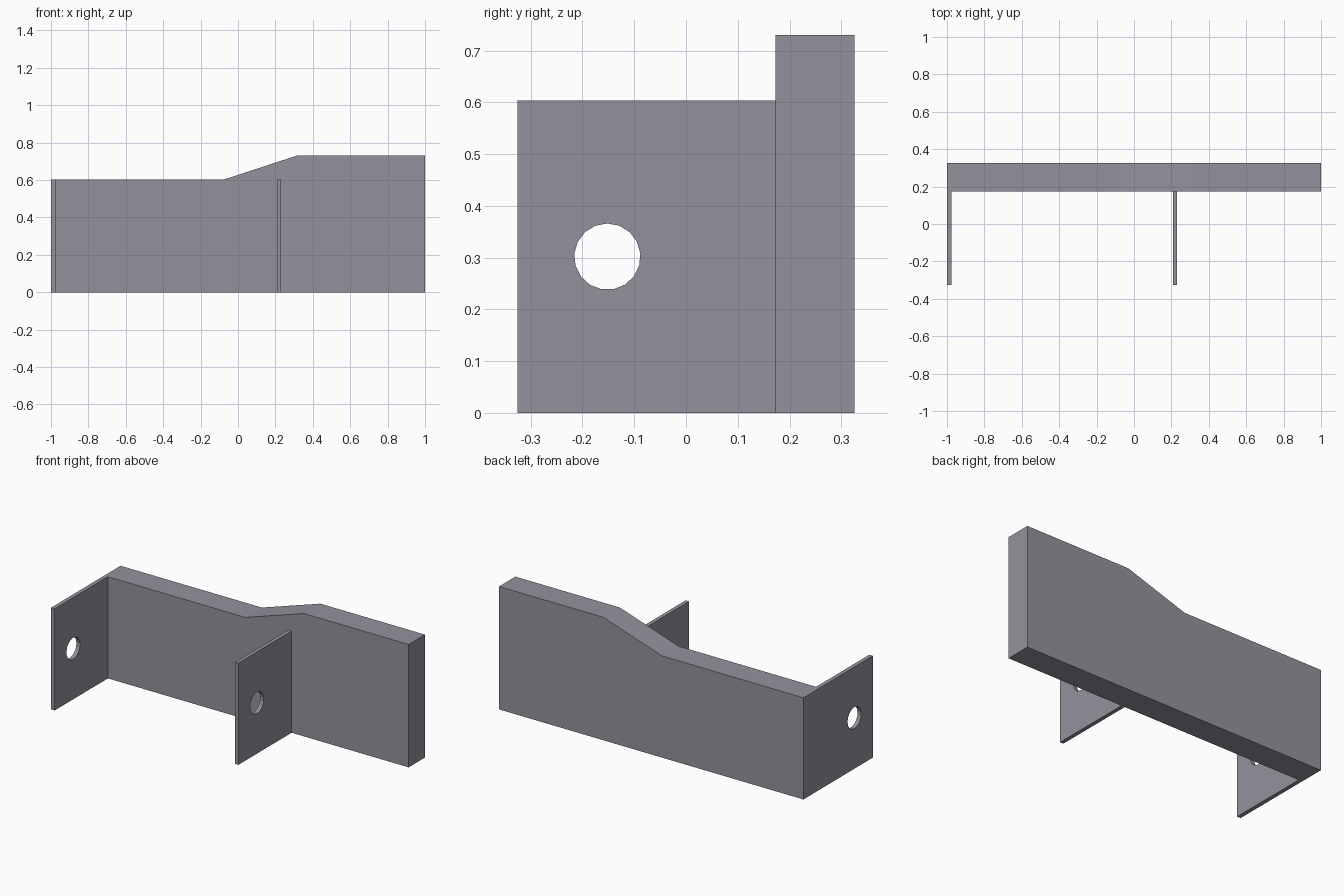
import bpy
import bmesh
from math import sin, cos, tau
from mathutils import Vector

cube = bpy.data.objects.get("Cube")
if cube:
    bpy.data.objects.remove(cube, do_unlink=True)

GREY = (0.295, 0.29, 0.34, 1.0)
metal = bpy.data.materials.new("violet grey")
metal.use_nodes = True
metal.diffuse_color = GREY
metal.node_tree.nodes["Principled BSDF"].inputs["Base Color"].default_value = GREY

BACK, FRONT, PLATE_FRONT = 0.326, -0.326, 0.173
LOW, HIGH = 0.604, 0.73


def slab(name, loops, depth):
    """Fill flat outlines (inner loops become holes) and extrude them by depth."""
    bm = bmesh.new()
    edges = []
    for loop in loops:
        verts = [bm.verts.new(p) for p in loop]
        edges += [bm.edges.new((v, verts[i - 1])) for i, v in enumerate(verts)]
    bmesh.ops.triangle_fill(bm, edges=edges, use_beauty=True)
    result = bmesh.ops.extrude_face_region(bm, geom=bm.faces[:])
    moved = [g for g in result["geom"] if isinstance(g, bmesh.types.BMVert)]
    bmesh.ops.translate(bm, verts=moved, vec=Vector(depth))
    bmesh.ops.recalc_face_normals(bm, faces=bm.faces[:])
    mesh = bpy.data.meshes.new(name)
    bm.to_mesh(mesh)
    bm.free()
    mesh.materials.append(metal)
    obj = bpy.data.objects.new(name, mesh)
    bpy.context.collection.objects.link(obj)
    return obj


# Thick back plate with a sloped step in its top edge
profile = [(-1, 0), (1, 0), (1, HIGH), (0.313, HIGH), (-0.072, LOW), (-1, LOW)]
slab("back_plate", [[(x, PLATE_FRONT, z) for x, z in profile]],
     (0, BACK - PLATE_FRONT, 0))


# Thin upright flanges, each with a round bolt hole
def flange(name, x, thickness):
    outline = [(x, FRONT, 0), (x, PLATE_FRONT, 0),
               (x, PLATE_FRONT, LOW), (x, FRONT, LOW)]
    sides, radius = 17, 0.064
    hole = [(x, -0.152 + radius * sin(tau * i / sides),
             0.302 + radius * cos(tau * i / sides)) for i in range(sides)]
    slab(name, [outline, hole], (thickness, 0, 0))


flange("end_flange", -1, 0.024)
flange("middle_flange", 0.208, 0.023)
